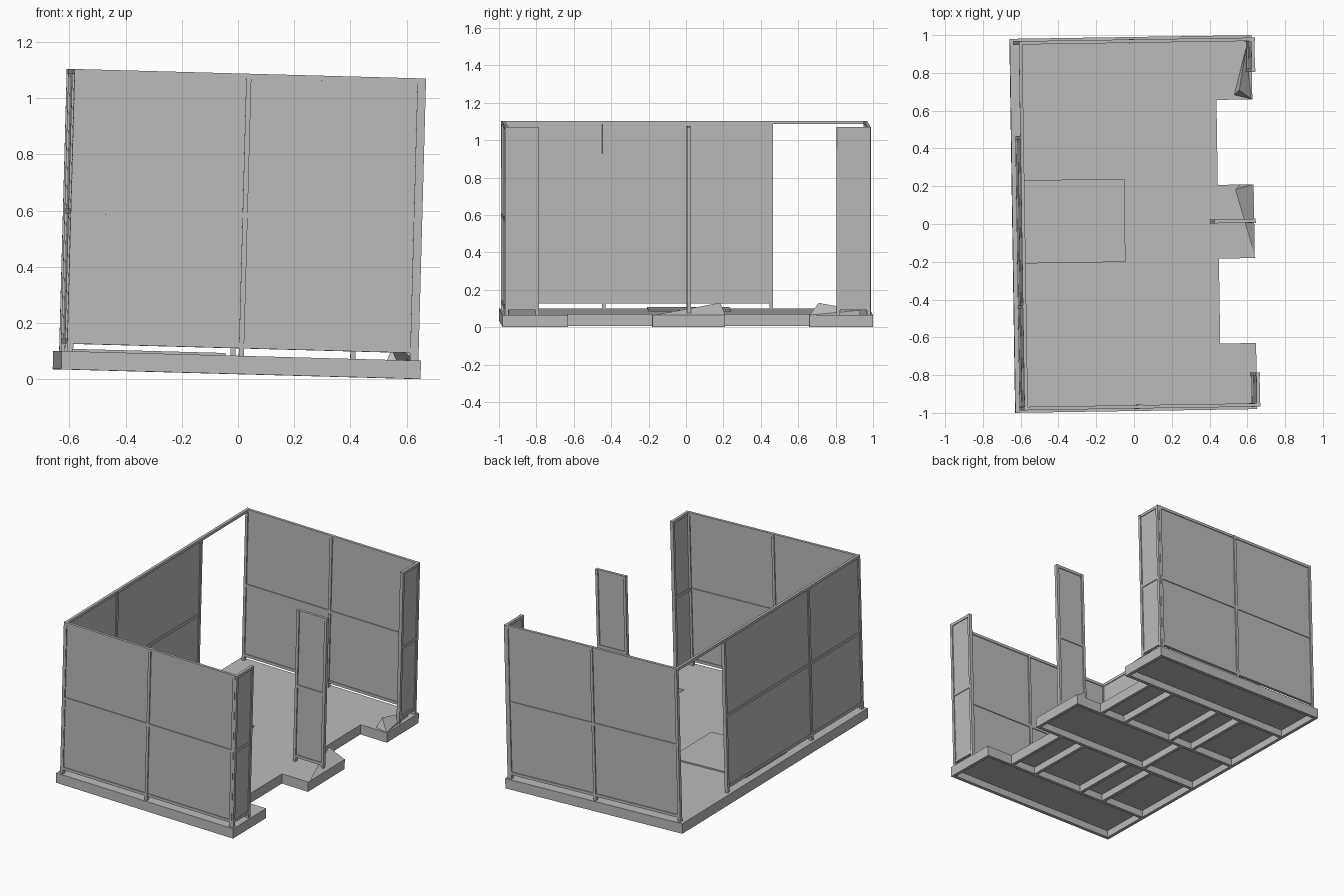
import bpy
import bmesh
from math import radians
from mathutils import Matrix

cube = bpy.data.objects.get("Cube")
if cube:
    bpy.data.objects.remove(cube, do_unlink=True)

grey = bpy.data.materials.new("plain grey")
grey.use_nodes = True
grey.diffuse_color = (0.5, 0.5, 0.5, 1)
grey.node_tree.nodes["Principled BSDF"].inputs["Base Color"].default_value = (0.5, 0.5, 0.5, 1)

# The whole stand is turned and leans slightly
LEAN = (Matrix.Translation((-0.005, 0, 0.0175))
        @ Matrix.Rotation(radians(0.88), 4, 'Z')
        @ Matrix.Rotation(radians(1.55), 4, 'Y'))

DECK_TOP = 0.065
HALF_X, HALF_Y = 0.64, 0.99
WALL_X, WALL_Y = 0.61, 0.968
WALL_TOP = 1.07
BAR = 0.018


def finish(name, bm):
    bmesh.ops.recalc_face_normals(bm, faces=bm.faces)
    mesh = bpy.data.meshes.new(name)
    bm.to_mesh(mesh)
    bm.free()
    mesh.materials.append(grey)
    ob = bpy.data.objects.new(name, mesh)
    bpy.context.collection.objects.link(ob)
    ob.matrix_world = LEAN
    return ob


def add_box(bm, x, y, z):
    size = Matrix.Diagonal((x[1] - x[0], y[1] - y[0], z[1] - z[0], 1))
    centre = Matrix.Translation([(a + b) / 2 for a, b in (x, y, z)])
    bmesh.ops.create_cube(bm, size=1, matrix=centre @ size)


def box(name, x, y, z):
    bm = bmesh.new()
    add_box(bm, x, y, z)
    finish(name, bm)


def around(c, width=BAR):
    return (c - width / 2, c + width / 2)


def wall(name, along_x, offset, posts):
    """Framed wall: posts at the given positions, three rails and a thin sheet."""
    def place(bm, run, depth, z):
        across = around(offset, depth)
        add_box(bm, *((run, across) if along_x else (across, run)), z)

    span = (posts[0], posts[-1])
    bm = bmesh.new()
    for p in posts:
        place(bm, around(p), 0.022, (DECK_TOP, WALL_TOP))
    for low in (0.092, 0.556, WALL_TOP - BAR):
        place(bm, span, 0.018, (low, low + BAR))
    finish(name + "_frame", bm)
    bm = bmesh.new()
    place(bm, span, 0.008, (0.095, WALL_TOP - 0.006))
    finish(name + "_sheet", bm)


# Deck sheet with two notches on one side
NOTCH_X = 0.45
MODULES = {"back": (0.65, HALF_Y), "middle": (-0.19, 0.2), "front": (-HALF_Y, -0.64)}
outline = [(-HALF_X, -HALF_Y), (HALF_X, -HALF_Y), (HALF_X, -0.64), (NOTCH_X, -0.64),
           (NOTCH_X, -0.19), (HALF_X, -0.19), (HALF_X, 0.2), (NOTCH_X, 0.2),
           (NOTCH_X, 0.65), (HALF_X, 0.65), (HALF_X, HALF_Y), (-HALF_X, HALF_Y)]
bm = bmesh.new()
sheet = bm.faces.new([bm.verts.new((x, y, 0.045)) for x, y in outline])
raised = bmesh.ops.extrude_face_region(bm, geom=[sheet])["geom"]
bmesh.ops.translate(bm, vec=(0, 0, DECK_TOP - 0.045),
                    verts=[g for g in raised if isinstance(g, bmesh.types.BMVert)])
finish("deck_sheet", bm)

# Rim frames below each deck module
RIM = 0.022
for label, (y0, y1) in MODULES.items():
    bm = bmesh.new()
    for y in ((y0, y0 + RIM), (y1 - RIM, y1)):
        add_box(bm, (-HALF_X, HALF_X), y, (0, 0.05))
    for x in ((-HALF_X, -HALF_X + RIM), (HALF_X - RIM, HALF_X)):
        add_box(bm, x, (y0 + RIM, y1 - RIM), (0, 0.05))
    if label == "middle":
        add_box(bm, around(-0.22, RIM), (y0 + RIM, y1 - RIM), (0, 0.05))
    finish(label + "_deck_rim", bm)

# Joists bridging the modules
for label, y in (("back", (0.2, 0.65)), ("front", (-0.64, -0.19))):
    bm = bmesh.new()
    for x in (NOTCH_X - RIM / 2, 0.25, -0.12, -0.3, -HALF_X + RIM / 2):
        add_box(bm, around(x, RIM), y, (0, 0.05))
    finish(label + "_joists", bm)

# Low plate on the deck
box("floor_plate", (-0.59, -0.045), (-0.2, 0.24), (DECK_TOP, DECK_TOP + 0.009))

# Walls
wall("front_wall", True, -WALL_Y, (-WALL_X, 0, WALL_X))
wall("back_wall", True, WALL_Y, (-WALL_X, 0, WALL_X))
wall("side_wall", False, -WALL_X, (-WALL_Y, -0.43, 0.465))
box("doorway_top_rail", around(-WALL_X), (0.465, WALL_Y), (WALL_TOP - BAR, WALL_TOP))

# Narrow wing panels on the open side
wall("front_wing", False, WALL_X + 0.01, (-WALL_Y, -0.805))
wall("back_wing", False, WALL_X + 0.01, (0.805, WALL_Y))
wall("middle_wing", True, 0.007, (0.412, 0.612))


# Small angular wedges at the deck edge
def wedge(name, corners):
    bm = bmesh.new()
    for c in corners:
        bm.verts.new(c)
    bmesh.ops.convex_hull(bm, input=bm.verts)
    finish(name, bm)


wedge("middle_wedge", [(0.64, -0.18, DECK_TOP), (0.635, 0.2, DECK_TOP),
                       (0.57, 0.2, DECK_TOP), (0.54, 0.175, 0.128)])
wedge("back_wedge", [(0.545, 0.675, DECK_TOP), (0.635, 0.652, DECK_TOP),
                     (0.61, 0.92, 0.09), (0.61, 0.92, DECK_TOP), (0.57, 0.7, 0.128)])
